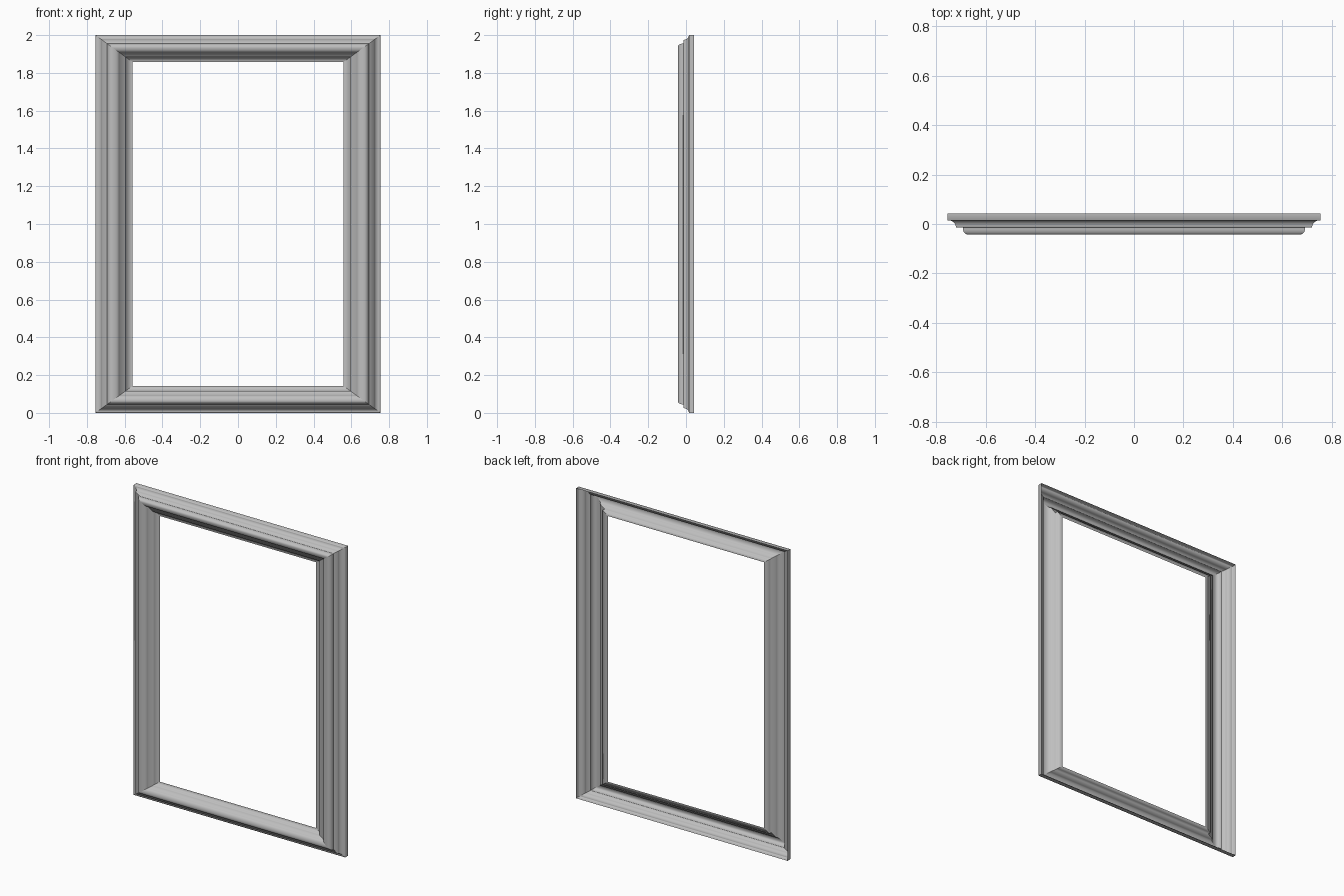
import bpy
import bmesh
from math import sin, cos, pi, radians

old = bpy.data.objects.get("Cube")
if old:
    bpy.data.objects.remove(old, do_unlink=True)

HALF_WIDTH, HEIGHT = 0.755, 2.0
SIDE_STRETCH = 1.38      # side rails are wider than top and bottom rails


def arc(centre, radii, start, end, steps=6):
    """Elliptical arc of (inset, y) points, angles in degrees."""
    points = []
    for i in range(steps + 1):
        a = radians(start + (end - start) * i / steps)
        points.append((centre[0] + radii[0] * cos(a), centre[1] + radii[1] * sin(a)))
    return points


# Moulding profile, from the outer back edge to the inner lip
profile = [(0, 0.043), (0, 0.015)]                               # outer wall
profile += arc((0.002, -0.014), (0.023, 0.029), 80, 0)           # cove
profile += [(0.045, -0.014)]                                     # flat fillet
profile += arc((0.062, -0.018), (0.017, -0.025), 180, 90)        # rounded bead, outside
profile += arc((0.062, -0.021), (0.030, -0.022), 90, 0)[1:]      # rounded bead, inside
profile += [(0.116, -0.021), (0.116, 0.0), (0.143, 0.0)]         # inner steps and lip


def ring(bm, inset, y):
    """Four mitred corners of the frame at one profile point."""
    x = HALF_WIDTH - inset * SIDE_STRETCH
    low, high = inset, HEIGHT - inset
    return [bm.verts.new((cx, y, cz)) for cx, cz in
            ((-x, low), (x, low), (x, high), (-x, high))]


# Sweep the profile around the rectangle as an open-backed shell
bm = bmesh.new()
rings = [ring(bm, t, y) for t, y in profile]
for outer, inner in zip(rings, rings[1:]):
    for k in range(4):
        n = (k + 1) % 4
        face = bm.faces.new((outer[k], outer[n], inner[n], inner[k]))
        face.smooth = True
    # mitre joints stay crisp
    for a, b in zip(outer, inner):
        bm.edges.get((a, b)).smooth = False
for edge in bm.edges:
    if edge.is_manifold and edge.calc_face_angle() > pi / 6:
        edge.smooth = False

mesh = bpy.data.meshes.new("frame_moulding")
bm.to_mesh(mesh)
bm.free()
frame = bpy.data.objects.new("frame_moulding", mesh)
bpy.context.collection.objects.link(frame)

# Plain grey finish
grey = bpy.data.materials.new("plain_grey")
grey.use_nodes = True
colour = (0.52, 0.52, 0.52, 1)
grey.diffuse_color = colour
grey.node_tree.nodes["Principled BSDF"].inputs["Base Color"].default_value = colour
mesh.materials.append(grey)
